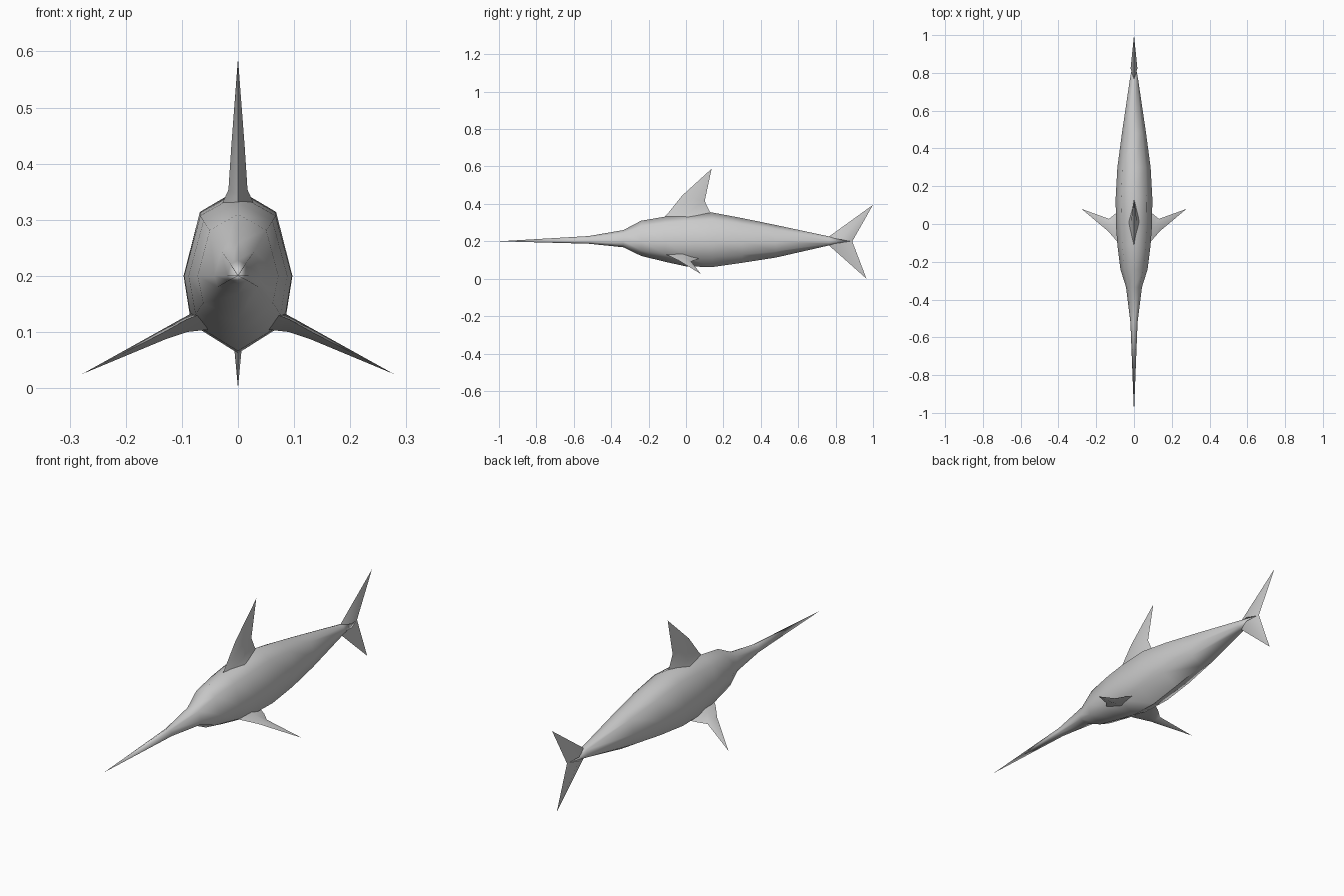
import bpy, bmesh, math
from mathutils import Vector

if "Cube" in bpy.data.objects:
    bpy.data.objects.remove(bpy.data.objects["Cube"])


def loft(name, rings, start=None, end=None, mirror=False):
    """Skin closed rings of points, ending in a tip point or a flat cap."""
    bm = bmesh.new()
    loops = [[bm.verts.new(p) for p in ring] for ring in rings]
    n = len(loops[0])
    for a, b in zip(loops, loops[1:]):
        for i in range(n):
            j = (i + 1) % n
            bm.faces.new((a[i], a[j], b[j], b[i]))
    for loop, tip in ((loops[0], start), (loops[-1], end)):
        if tip is None:
            bm.faces.new(loop)
        else:
            v = bm.verts.new(tip)
            for i in range(n):
                bm.faces.new((loop[i], loop[(i + 1) % n], v))
    bmesh.ops.recalc_face_normals(bm, faces=bm.faces[:])
    mesh = bpy.data.meshes.new(name)
    bm.to_mesh(mesh)
    bm.free()
    obj = bpy.data.objects.new(name, mesh)
    bpy.context.collection.objects.link(obj)
    bpy.ops.object.select_all(action='DESELECT')
    obj.select_set(True)
    bpy.context.view_layer.objects.active = obj
    bpy.ops.object.shade_smooth_by_angle(angle=math.radians(60))
    if mirror:
        obj.modifiers.new("Mirror", 'MIRROR')
    return obj


def body_ring(y, top, bottom, half, mid=0.2):
    """Eight-sided section, fuller below than above."""
    up, down = top - mid, mid - bottom
    right = [(0.7 * half, mid + 0.74 * up), (half, mid), (0.86 * half, mid - 0.62 * down)]
    pts = [(0, top)] + right + [(0, bottom)] + [(-x, z) for x, z in reversed(right)]
    return [(x, y, z) for x, z in pts]


def fin(name, sections, tip, side, mirror=False):
    """Diamond-section fin from (leading, trailing, half thickness) stations."""
    side = Vector(side).normalized()
    rings = []
    for lead, trail, t in sections:
        lead, trail = Vector(lead), Vector(trail)
        mid = lead.lerp(trail, 0.5)
        rings.append([lead, mid + side * t, trail, mid - side * t])
    return loft(name, rings, end=tip, mirror=mirror)


# Body with long bill
stations = [
    (-0.52, 0.228, 0.187, 0.019),
    (-0.335, 0.26, 0.168, 0.042),
    (-0.24, 0.31, 0.122, 0.072),
    (-0.11, 0.332, 0.09, 0.088),
    (0.0, 0.345, 0.066, 0.096),
    (0.14, 0.354, 0.062, 0.097),
    (0.30, 0.324, 0.085, 0.088),
    (0.48, 0.287, 0.113, 0.064),
    (0.765, 0.226, 0.178, 0.022),
]
loft("body", [body_ring(*s) for s in stations],
     start=(0, -1.0, 0.2), end=(0, 0.885, 0.2))

# Dorsal fin
fin("dorsal_fin", [
    ((0, -0.13, 0.315), (0, 0.15, 0.335), 0.03),
    ((0, -0.10, 0.345), (0, 0.125, 0.362), 0.017),
    ((0, -0.02, 0.445), (0, 0.10, 0.415), 0.012),
], (0, 0.137, 0.588), (1, 0, 0))

# Tail lobes
fin("upper_tail_lobe", [((0, 0.76, 0.222), (0, 0.888, 0.198), 0.018)],
    (0, 1.0, 0.395), (1, 0, 0))
fin("lower_tail_lobe", [((0, 0.76, 0.182), (0, 0.888, 0.202), 0.018)],
    (0, 0.965, 0.0), (1, 0, 0))

# Pectoral fins, mirrored
fin("pectoral_fins", [
    ((0.06, -0.12, 0.135), (0.06, 0.075, 0.11), 0.02),
    ((0.092, -0.09, 0.122), (0.098, 0.055, 0.102), 0.013),
    ((0.135, -0.04, 0.098), (0.132, 0.027, 0.092), 0.009),
], (0.278, 0.08, 0.025), (0.42, 0, 0.9), mirror=True)
